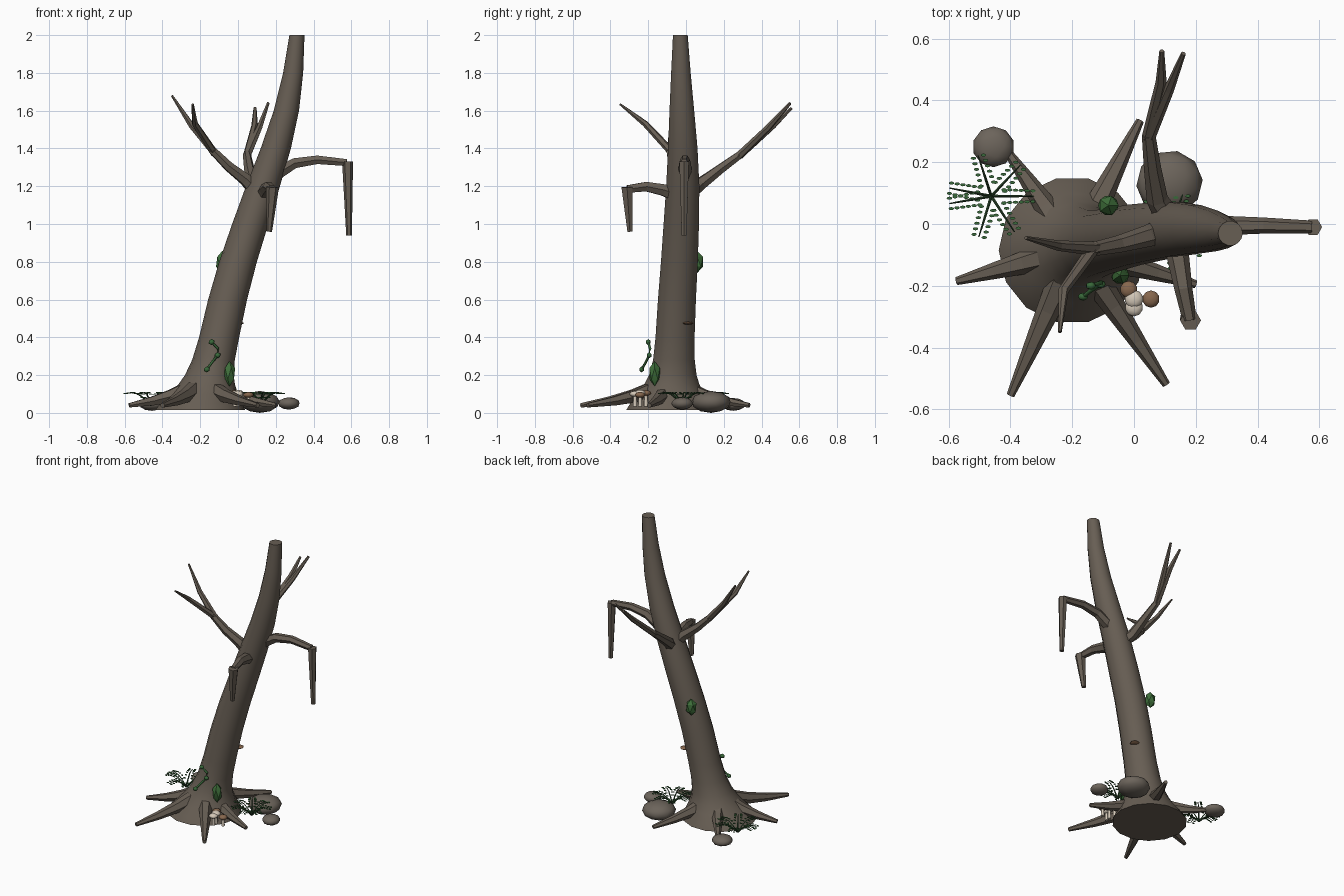
import bpy, bmesh, math
from mathutils import Vector, Matrix

if "Cube" in bpy.data.objects:
    bpy.data.objects.remove(bpy.data.objects["Cube"])


def material(name, rgb):
    m = bpy.data.materials.new(name)
    m.diffuse_color = (*rgb, 1)
    m.use_nodes = True
    m.node_tree.nodes["Principled BSDF"].inputs["Base Color"].default_value = m.diffuse_color
    return m


BARK = material("bark", (0.136, 0.112, 0.088))
STONE = material("stone", (0.15, 0.128, 0.105))
STEM = material("stem_green", (0.03, 0.075, 0.03))
LEAF = material("leaf_green", (0.04, 0.14, 0.042))
MOSS = material("moss_green", (0.048, 0.155, 0.042))
BROWN = material("mushroom_brown", (0.24, 0.135, 0.075))
CREAM = material("mushroom_cream", (0.66, 0.58, 0.48))


def finish(bm, name, mat, smooth=None):
    bmesh.ops.recalc_face_normals(bm, faces=bm.faces)
    me = bpy.data.meshes.new(name)
    bm.to_mesh(me)
    bm.free()
    me.materials.append(mat)
    ob = bpy.data.objects.new(name, me)
    bpy.context.collection.objects.link(ob)
    if smooth:
        bpy.ops.object.select_all(action='DESELECT')
        ob.select_set(True)
        bpy.context.view_layer.objects.active = ob
        bpy.ops.object.shade_smooth_by_angle(angle=math.radians(smooth))
    return ob


def add_tube(bm, pts, radii, sides=6, level=False):
    """Capped tube through pts; level keeps every ring horizontal."""
    pts = [Vector(p) for p in pts]
    rings = []
    for i, p in enumerate(pts):
        d = pts[min(i + 1, len(pts) - 1)] - pts[max(i - 1, 0)]
        d = Vector((0, 0, 1)) if level else d.normalized()
        ref = Vector((0, 0, 1)) if abs(d.z) < 0.95 else Vector((0, 1, 0))
        u = d.cross(ref).normalized()
        v = u.cross(d)
        ang = [2 * math.pi * k / sides for k in range(sides)]
        rings.append([bm.verts.new(p + radii[i] * (math.cos(a) * u + math.sin(a) * v)) for a in ang])
    for a, b in zip(rings, rings[1:]):
        for k in range(sides):
            n = (k + 1) % sides
            bm.faces.new((a[k], a[n], b[n], b[k]))
    bm.faces.new(rings[0])
    bm.faces.new(rings[-1])


def tube(name, mat, pts, radii, sides=6, level=False, smooth=None):
    bm = bmesh.new()
    add_tube(bm, pts, radii, sides, level)
    return finish(bm, name, mat, smooth)


def add_blob(bm, loc, size, sub=1, yaw=0.0):
    mat = Matrix.Translation(loc) @ Matrix.Rotation(yaw, 4, 'Z') @ Matrix.Diagonal((*size, 1))
    bmesh.ops.create_icosphere(bm, subdivisions=sub, radius=1, matrix=mat)


def blob(name, mat, loc, size, sub=1, yaw=0.0, smooth=None):
    bm = bmesh.new()
    add_blob(bm, loc, size, sub, yaw)
    return finish(bm, name, mat, smooth)


# Leaning trunk with flared foot: x, y, z, radius
TRUNK = [(-.2, -.085, .015, .238), (-.195, -.083, .05, .217), (-.18, -.079, .1, .18),
         (-.166, -.075, .15, .15), (-.152, -.07, .2, .129), (-.13, -.064, .28, .113), (-.1, -.058, .4, .106),
         (-.055, -.048, .6, .103), (0, -.035, .8, .1), (.065, -.025, 1, .096),
         (.132, -.017, 1.2, .09), (.2, -.017, 1.4, .08), (.256, -.022, 1.6, .067),
         (.292, -.027, 1.8, .053), (.312, -.03, 2, .04)]
tube("trunk", BARK, [t[:3] for t in TRUNK], [t[3] for t in TRUNK], 14, True, 50)

# Roots radiating from the foot
ROOT_TIPS = [(-.575, -.185), (-.4, -.555), (.105, -.52), (.2, -.195), (.02, .335), (-.41, .235)]
for i, (x, y) in enumerate(ROOT_TIPS):
    start, tip = Vector((-.19, -.08, 0)), Vector((x, y, 0))
    path = [start.lerp(tip, f) + Vector((0, 0, z))
            for f, z in ((.2, .125), (.42, .09), (.68, .063), (1, .04))]
    tube(f"root_{i + 1}", BARK, path, [.046, .038, .027, .013], 6)

# Drooping branches: an arched arm and a hanging broken end
tube("right_branch", BARK, [(.14, -.01, 1.22), (.22, -.005, 1.275), (.3, -.005, 1.322), (.42, -.005, 1.34), (.575, -.01, 1.325)],
     [.045, .037, .031, .026, .021])
tube("right_branch_hanging_end", BARK, [(.58, -.01, 1.33), (.588, -.01, .94)], [.029, .015])
tube("front_branch", BARK, [(.13, -.04, 1.15), (.145, -.12, 1.18), (.16, -.21, 1.198), (.18, -.31, 1.185)],
     [.042, .035, .029, .023])
tube("front_branch_hanging_end", BARK, [(.183, -.312, 1.195), (.165, -.297, .96)], [.034, .015])

# Forked branches
tube("left_branch", BARK, [(.12, -.015, 1.15), (.04, -.04, 1.235), (-.05, -.065, 1.305), (-.14, -.083, 1.395)],
     [.045, .035, .028, .022])
tube("left_branch_outer_fork", BARK, [(-.125, -.08, 1.38), (-.245, -.07, 1.52), (-.35, -.045, 1.68)], [.023, .017, .006])
tube("left_branch_front_fork", BARK, [(-.125, -.07, 1.375), (-.228, -.215, 1.53), (-.24, -.35, 1.635)], [.021, .017, .006])
tube("back_branch", BARK, [(.11, .02, 1.17), (.075, .08, 1.215), (.06, .18, 1.29), (.047, .29, 1.37)],
     [.042, .035, .028, .022])
tube("back_branch_left_fork", BARK, [(.047, .28, 1.36), (.088, .46, 1.52), (.09, .56, 1.615)], [.022, .018, .008])
tube("back_branch_right_fork", BARK, [(.047, .28, 1.36), (.113, .435, 1.51), (.16, .552, 1.64)], [.022, .017, .008])

# Rocks round the foot
blob("left_rock", STONE, (-.455, .25, .045), (.068, .066, .034), 2, smooth=60)
blob("big_rock", STONE, (.115, .133, .058), (.108, .105, .058), 2, .4, 60)
blob("small_rock", STONE, (.27, -.02, .05), (.058, .058, .033), 2, smooth=60)


# Ferns: arching stems with paired flat leaflets
def fern(name, x, y, angles, length):
    stems, leaves = bmesh.new(), bmesh.new()
    for deg in angles:
        a = math.radians(deg)
        d, side = Vector((math.cos(a), math.sin(a), 0)), Vector((-math.sin(a), math.cos(a), 0))
        arc = lambda t: Vector((x, y, .04 + .068 * math.sin(min(t * 2.2, 1.95)))) + d * length * t
        add_tube(stems, [arc(t) for t in (0, .25, .5, .75, 1)], [.005, .0045, .004, .003, .002], 4)
        for k in range(6):
            t = .3 + .135 * k
            for s in (-1, 1):
                c = arc(t) + side * s * .02 * (1.15 - .3 * t)
                rim = [(math.cos(q * math.pi / 4), math.sin(q * math.pi / 4)) for q in range(8)]
                top, low = ([leaves.verts.new(c + Vector((u * .009, v * .005, h))) for u, v in rim]
                            for h in (.002, -.002))
                leaves.faces.new(top)
                leaves.faces.new(low[::-1])
                for q in range(8):
                    n = (q + 1) % 8
                    leaves.faces.new((top[q], low[q], low[n], top[n]))
    finish(stems, name + "_stems", STEM)
    finish(leaves, name + "_leaflets", LEAF)


fern("left_fern", -.462, .09, (0, 47, 108, 169, 190, 253, 303), .138)
fern("right_fern", .12, -.02, (20, 72, 123, 175, 226, 277, 326), .125)

# Moss clumps on the bark
blob("upper_moss", MOSS, (-.083, .06, .8), (.037, .036, .058), smooth=30)
blob("lower_moss", MOSS, (-.045, -.166, .208), (.033, .032, .067), smooth=30)

# Creeping vine with a few leaves
VINE = [(-.165, -.235, .23), (-.14, -.215, .265), (-.108, -.195, .305), (-.105, -.19, .34), (-.14, -.2, .375)]
tube("vine_stem", LEAF, VINE, [.007] * 5, 5, smooth=80)
bm = bmesh.new()
for p in (VINE[0], VINE[2], VINE[4]):
    add_blob(bm, p, (.018, .014, .016))
finish(bm, "vine_leaves", LEAF, 60)

# Mushrooms beside the roots, and a shelf fungus
SHROOMS = [(0, -.27, .1, .029, CREAM), (0, -.243, .106, .03, CREAM),
           (.055, -.243, .095, .028, BROWN), (-.017, -.212, .105, .028, BROWN)]
for i, (x, y, z, r, mat) in enumerate(SHROOMS):
    tube(f"mushroom_stem_{i + 1}", CREAM, [(x, y, .035), (x, y, z)], [.011, .009], 8, True, 50)
    blob(f"mushroom_cap_{i + 1}", mat, (x, y, z), (r, r, .016), 2, smooth=60)
blob("shelf_fungus", BROWN, (.002, .01, .475), (.03, .03, .008), 2, smooth=60)
